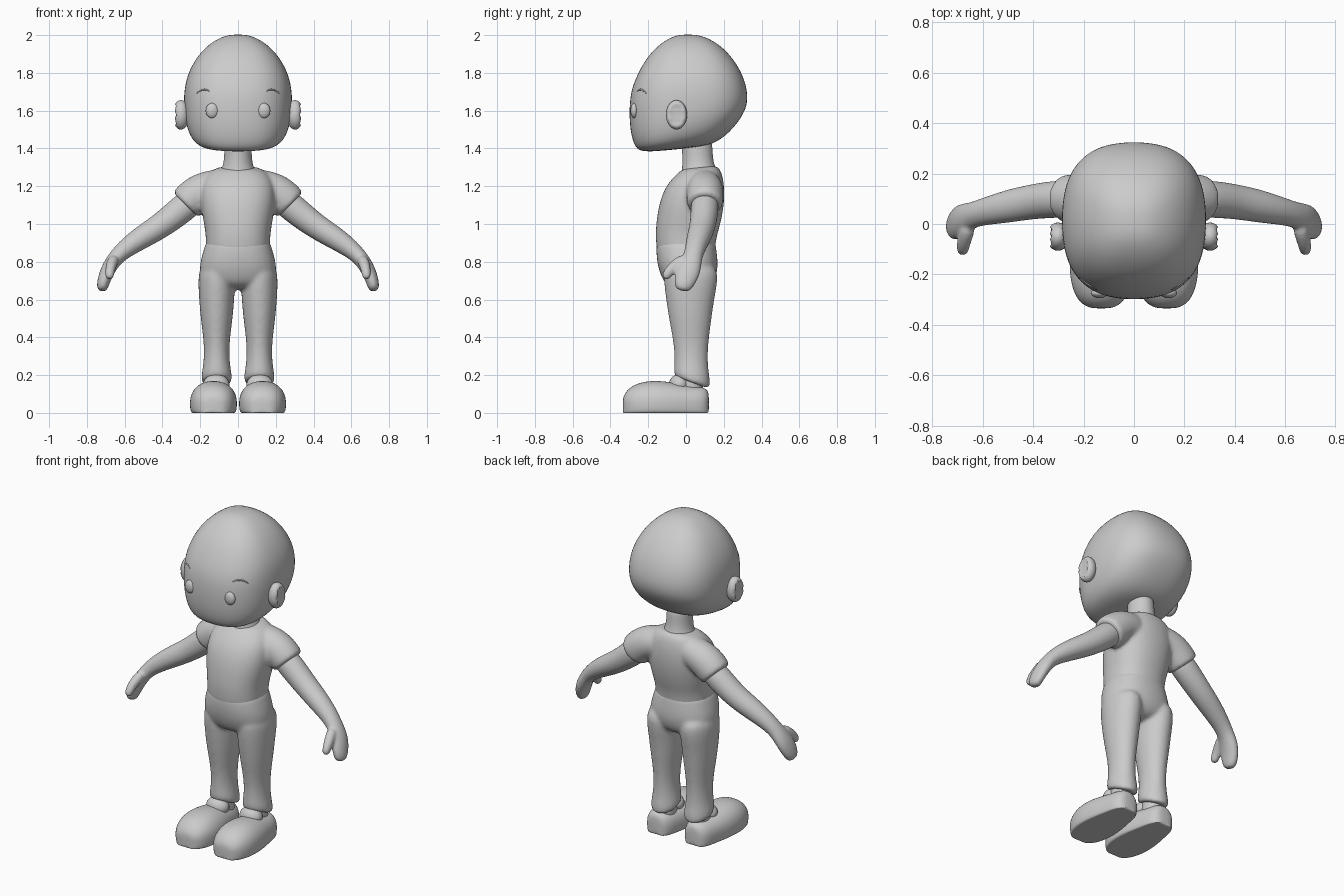
import bpy, bmesh, math
from mathutils import Vector

if "Cube" in bpy.data.objects:
    bpy.data.objects.remove(bpy.data.objects["Cube"])

GREY = bpy.data.materials.new("plain_grey")
GREY.diffuse_color = (0.6, 0.6, 0.6, 1)
GREY.use_nodes = True
GREY.node_tree.nodes["Principled BSDF"].inputs["Base Color"].default_value = GREY.diffuse_color
N = 20


def curve_pt(a, p):
    """Point on a unit superellipse."""
    c, s = math.cos(a), math.sin(a)
    return math.copysign(abs(c) ** (2 / p), c), math.copysign(abs(s) ** (2 / p), s)


def skin(bm, rings):
    """Bridge closed rings of points and cap both ends."""
    loops = [[bm.verts.new(p) for p in r] for r in rings]
    for a, b in zip(loops, loops[1:]):
        for i in range(N):
            j = (i + 1) % N
            bm.faces.new((a[i], a[j], b[j], b[i]))
    bm.faces.new(loops[0][::-1])
    bm.faces.new(loops[-1])


def stack(bm, rings, cx=0, p=2.3):
    """Horizontal sections: z, half width, front y, back y, slope."""
    out = []
    for z, hx, yf, yb, slope in rings:
        ring = []
        for i in range(N):
            c, s = curve_pt(math.tau * i / N, p)
            y = (yf + yb) / 2 + s * (yb - yf) / 2
            ring.append((cx + hx * c, y, z + slope * y))
        out.append(ring)
    skin(bm, out)


def tube(bm, path, side=1):
    """Sections along a path: x, y, z, radius front-back, radius across."""
    pts = [Vector((side * q[0], q[1], q[2])) for q in path]
    out = []
    for k, q in enumerate(path):
        t = (pts[min(k + 1, len(pts) - 1)] - pts[max(k - 1, 0)]).normalized()
        u = Vector((0, 1, 0))
        u = (u - t * u.dot(t)).normalized()
        v = t.cross(u)
        out.append([pts[k] + u * q[3] * math.cos(math.tau * i / N)
                    + v * q[4] * math.sin(math.tau * i / N) for i in range(N)])
    skin(bm, out)


def finish(name, bm, subdiv=2, voxel=0, smooth=5):
    bmesh.ops.recalc_face_normals(bm, faces=bm.faces)
    me = bpy.data.meshes.new(name)
    bm.to_mesh(me)
    bm.free()
    me.materials.append(GREY)
    me.polygons.foreach_set("use_smooth", [True] * len(me.polygons))
    ob = bpy.data.objects.new(name, me)
    bpy.context.collection.objects.link(ob)
    if subdiv:
        m = ob.modifiers.new("round", "SUBSURF")
        m.levels = m.render_levels = subdiv
    if voxel:  # melt overlapping parts into one skin
        m = ob.modifiers.new("merge", "REMESH")
        m.mode, m.voxel_size, m.use_smooth_shade = "VOXEL", voxel, True
        m = ob.modifiers.new("soften", "SMOOTH")
        m.factor, m.iterations = 0.5, smooth
    return ob


def ball(name, loc, radii, dent=False):
    bm = bmesh.new()
    bmesh.ops.create_uvsphere(bm, u_segments=24, v_segments=16, radius=1)
    for v in bm.verts:
        r = math.hypot(v.co.y, v.co.z)
        if dent and v.co.x * loc[0] > 0 and r < 0.72:
            v.co.x *= 0.45 + 0.3 * r
        v.co = Vector([a * b for a, b in zip(v.co, radii)]) + Vector(loc)
    return finish(name, bm, 0)


# Head with slanted jaw line
bm = bmesh.new()
stack(bm, [(1.40, .09, -.16, .08, .1), (1.412, .19, -.235, .17, .12),
           (1.455, .25, -.272, .255, .2), (1.53, .28, -.297, .31, .18),
           (1.61, .29, -.305, .328, .08), (1.70, .29, -.298, .33, 0),
           (1.79, .272, -.262, .305, 0), (1.88, .225, -.212, .25, 0),
           (1.95, .16, -.145, .18, 0), (1.993, .085, -.075, .1, 0),
           (2.003, .03, -.02, .04, 0)], p=2.5)
head = finish("head", bm)
dg = bpy.context.evaluated_depsgraph_get()
head_eval = head.evaluated_get(dg)


def face_y(x, z):
    return head_eval.ray_cast(Vector((x, -1, z)), Vector((0, 1, 0)))[1].y


# Neck
bm = bmesh.new()
stack(bm, [(1.22, .12, -.04, .19, 0), (1.27, .10, -.025, .17, 0),
           (1.31, .078, -.02, .15, 0), (1.38, .072, -.02, .14, 0),
           (1.47, .075, -.03, .14, 0)], p=2)
finish("neck", bm)

# Shirt: torso and sleeves
bm = bmesh.new()
stack(bm, [(.83, .165, -.15, .155, 0), (.87, .172, -.158, .155, 0),
           (.94, .172, -.163, .165, 0), (1.0, .182, -.160, .185, 0),
           (1.1, .20, -.147, .204, 0), (1.19, .20, -.115, .206, 0),
           (1.25, .175, -.07, .195, .05), (1.285, .13, -.03, .175, .1),
           (1.295, .085, -.01, .15, .1)])
for s in (1, -1):
    tube(bm, [(.04, .1, 1.2, .08, .09), (.14, .1, 1.195, .095, .095),
              (.2, .1, 1.17, .1, .1), (.25, .1, 1.13, .098, .1),
              (.275, .1, 1.105, .095, .095), (.28, .1, 1.1, .085, .085)], s)
finish("shirt", bm, 2, .011, 6)

# Trousers: hips and two legs with slanted hems
bm = bmesh.new()
stack(bm, [(.93, .165, -.152, .155, 0), (.88, .178, -.16, .16, 0),
           (.8, .204, -.157, .172, 0), (.72, .207, -.135, .165, 0),
           (.65, .17, -.09, .12, 0)])
for s in (1, -1):
    stack(bm, [(.80, .09, -.12, .165, 0), (.70, .10, -.12, .172, 0),
               (.6, .094, -.107, .15, 0), (.5, .086, -.092, .137, 0),
               (.36, .066, -.064, .117, 0), (.26, .07, -.062, .116, -.1),
               (.205, .083, -.065, .13, -.3), (.175, .08, -.062, .125, -.35),
               (.17, .07, -.05, .11, -.35)], cx=.113 * s, p=2)
finish("trousers", bm, 2, .011, 5)

# Shoes: section top height and half width at each y
shoe_plan = [(-.335, .03, .07), (-.327, .065, .10), (-.295, .10, .14),
             (-.23, .124, .167), (-.15, .128, .173), (-.07, .118, .162),
             (0, .102, .148), (.07, .088, .14), (.11, .065, .13), (.122, .03, .10)]
for s, tag in ((1, "left"), (-1, "right")):
    bm = bmesh.new()
    rings = []
    for y, hw, top in shoe_plan:
        ring = []
        for i in range(N):
            c, q = curve_pt(math.tau * i / N, 2.2)
            z = .05 + (top - .05) * q if q > 0 else max(0, .05 * (1 + 3 * q))
            ring.append((.13 * s + hw * c, y, z))
        rings.append(ring)
    skin(bm, rings)
    finish("shoe_" + tag, bm)
    ball("shoe_tongue_" + tag, (.115 * s, -.035, .15), (.07, .055, .055))

    # Ankle
    bm = bmesh.new()
    stack(bm, [(.06, .06, -.04, .09, 0), (.15, .06, -.04, .09, 0),
               (.28, .055, -.035, .09, 0)], cx=.115 * s, p=2)
    finish("ankle_" + tag, bm)

    # Arm with mitten hand and thumb
    bm = bmesh.new()
    tube(bm, [(.22, .1, 1.14, .07, .07), (.29, .1, 1.085, .076, .078),
              (.40, .09, .995, .07, .068), (.50, .07, .935, .066, .063),
              (.59, .05, .875, .055, .052), (.645, .035, .825, .05, .042),
              (.68, .02, .775, .064, .04), (.705, .0, .72, .064, .036),
              (.718, -.015, .67, .05, .032), (.72, -.02, .645, .03, .022)], s)
    tube(bm, [(.655, .0, .82, .03, .03), (.668, -.045, .79, .032, .03),
              (.678, -.085, .755, .028, .026), (.68, -.105, .725, .025, .024),
              (.68, -.11, .708, .014, .014)], s)
    finish("arm_" + tag, bm, 2, .008, 4)

    # Ear, eye and eyebrow
    ear = ball("ear_" + tag, (.302 * s, -.05, 1.578), (.046, .056, .078), True)
    ball("eye_" + tag, (.137 * s, face_y(.137 * s, 1.6) + .002, 1.6), (.034, .02, .04))
    bm = bmesh.new()
    brow = [(.145, 1.70, .002), (.165, 1.712, .004), (.185, 1.713, .005),
            (.205, 1.704, .004), (.22, 1.69, .002)]
    tube(bm, [(x, face_y(x * s, z), z, r, r) for x, z, r in brow], s)
    finish("eyebrow_" + tag, bm, 1)
